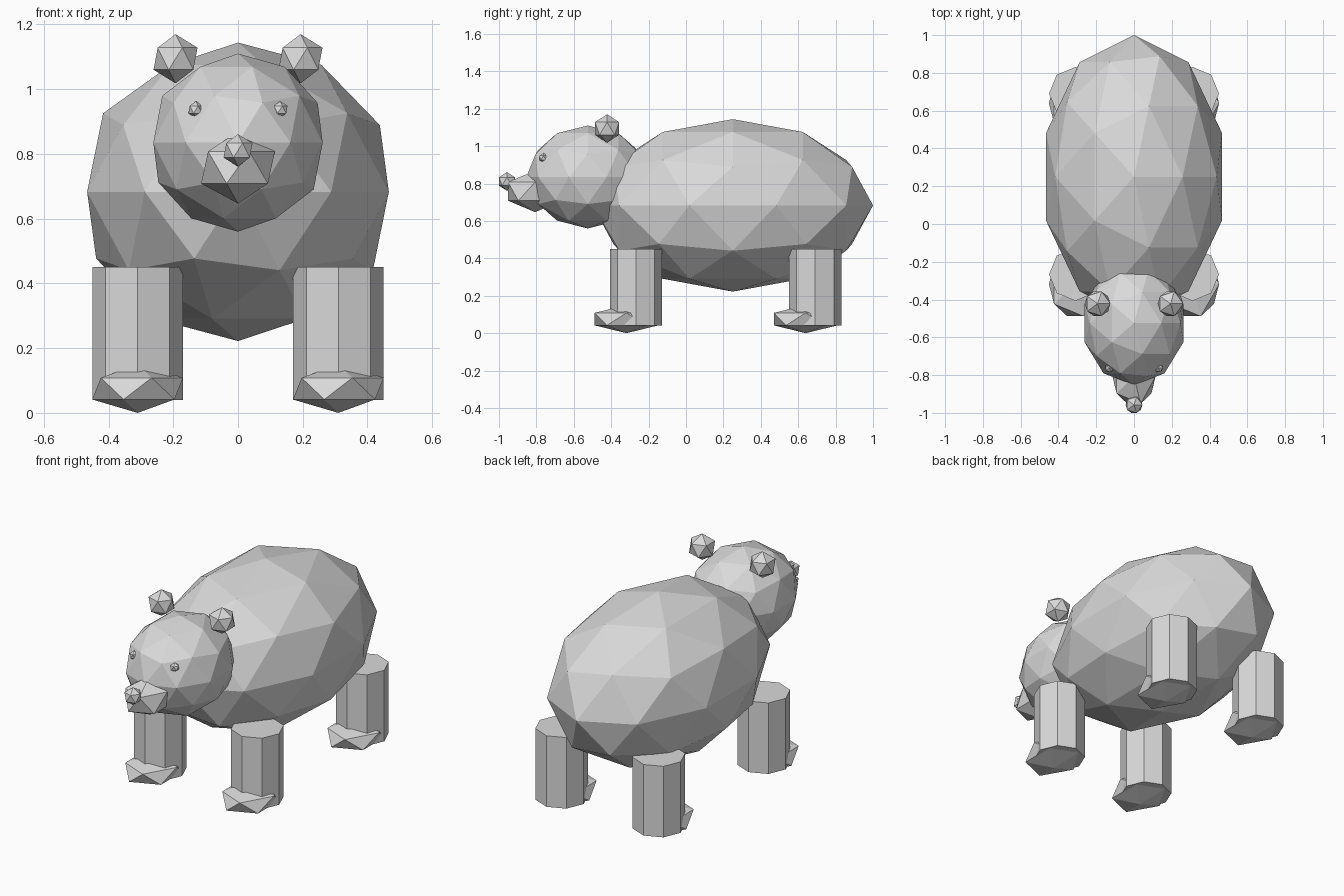
import bpy
from mathutils import Vector

# Remove only the default cube
cube = bpy.data.objects.get("Cube")
if cube:
    bpy.data.objects.remove(cube, do_unlink=True)

# Single plain colour
GREY = (0.7, 0.7, 0.7, 1.0)
fur = bpy.data.materials.new("light_grey")
fur.use_nodes = True
fur.diffuse_color = GREY
fur.node_tree.nodes["Principled BSDF"].inputs["Base Color"].default_value = GREY


def finish(name, size):
    """Name the new primitive, bake its size into the mesh and colour it."""
    obj = bpy.context.object
    obj.name = obj.data.name = name
    for v in obj.data.vertices:
        v.co = v.co * Vector(size)
    obj.data.materials.append(fur)
    return obj


def ball(name, centre, size, detail=1):
    bpy.ops.mesh.primitive_ico_sphere_add(subdivisions=detail, radius=1, location=centre)
    return finish(name, size)


def column(name, x, y, bottom, top, radius):
    bpy.ops.mesh.primitive_cylinder_add(vertices=8, radius=1, depth=1,
                                        location=(x, y, (bottom + top) / 2))
    return finish(name, (radius, radius, top - bottom))


# Torso and head
ball("body", (0, 0.25, 0.683), (0.49, 0.75, 0.461), detail=2)
ball("head", (0, -0.525, 0.835), (0.275, 0.328, 0.275), detail=2)

# Muzzle and nose
ball("muzzle", (0, -0.807, 0.758), (0.1275, 0.17, 0.111))
ball("nose", (0, -0.9575, 0.811), (0.05, 0.05, 0.05))

for side, x_sign in (("left", 1), ("right", -1)):
    # Ears and small sunken eyes
    ball(f"{side}_ear", (0.193 * x_sign, -0.422, 1.094), (0.076, 0.076, 0.076))
    ball(f"{side}_eye", (0.13 * x_sign, -0.762, 0.937), (0.026, 0.026, 0.026))

    # Eight-sided legs, each with a flattened paw set slightly forward
    for end, y in (("front", -0.267), ("back", 0.691)):
        x = 0.31 * x_sign
        column(f"{end}_{side}_leg", x, y, 0.04, 0.45, 0.14)
        ball(f"{end}_{side}_paw", (x, y - 0.051, 0.075), (0.157, 0.2, 0.075))
